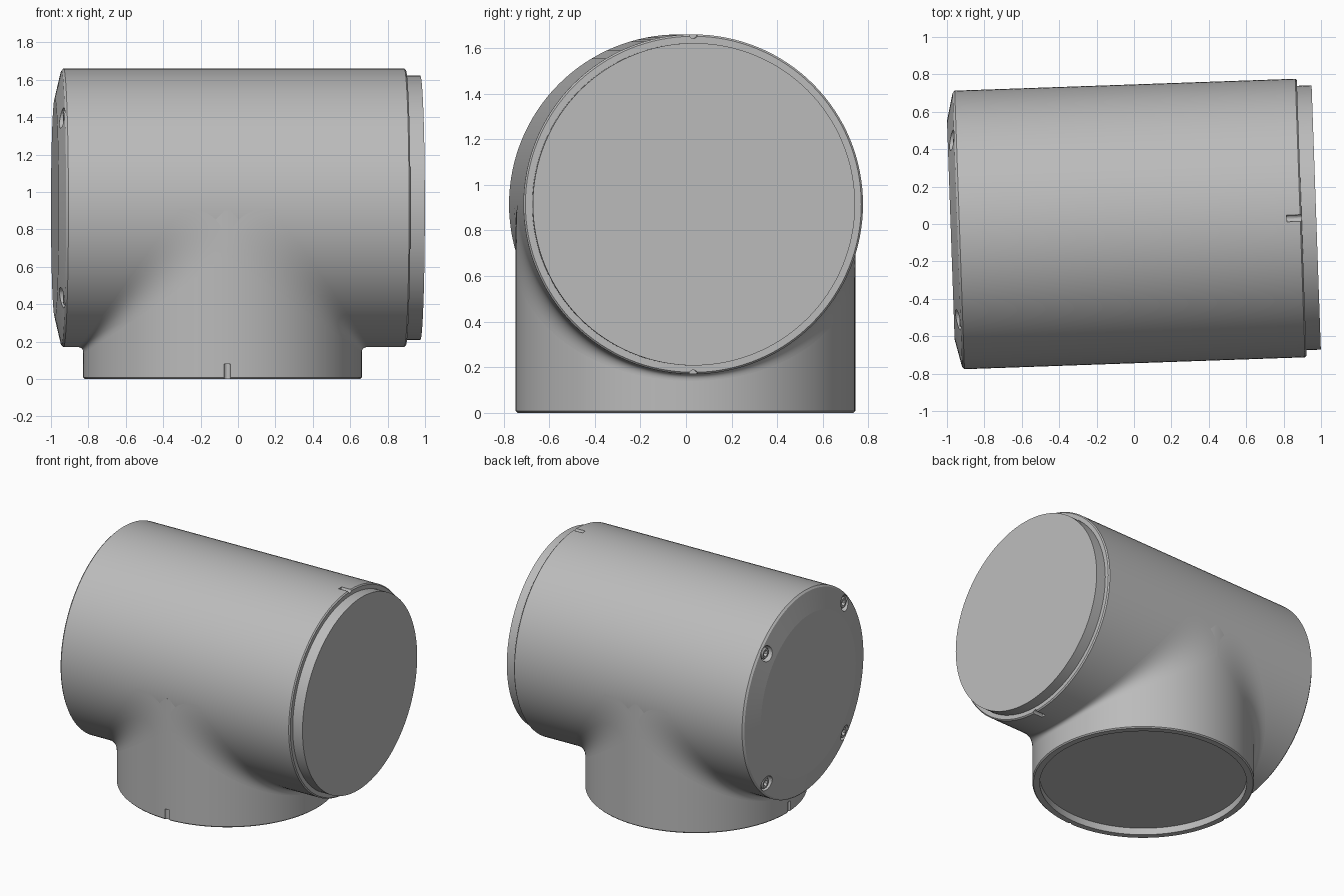
import bpy, bmesh, math
from mathutils import Matrix, Vector

cube = bpy.data.objects.get("Cube")
if cube:
    bpy.data.objects.remove(cube, do_unlink=True)

R = 0.745            # radius of both tubes
AXIS_Z = 0.915       # height of the horizontal axis
FRAME = Matrix.Translation((-0.083, -0.002, 0)) @ Matrix.Rotation(math.radians(2), 4, 'Z')
ALONG_X = Matrix.Translation((0, 0, AXIS_Z)) @ Matrix.Rotation(math.pi / 2, 4, 'Y')

grey = bpy.data.materials.new("light_grey")
grey.use_nodes = True
grey.diffuse_color = (0.5, 0.5, 0.5, 1)
grey.node_tree.nodes["Principled BSDF"].inputs["Base Color"].default_value = (0.5, 0.5, 0.5, 1)


def add_object(name, bm, matrix):
    bm.transform(FRAME @ matrix)
    bmesh.ops.recalc_face_normals(bm, faces=bm.faces)
    mesh = bpy.data.meshes.new(name)
    bm.to_mesh(mesh)
    bm.free()
    mesh.materials.append(grey)
    obj = bpy.data.objects.new(name, mesh)
    bpy.context.collection.objects.link(obj)
    return obj


def lathe(name, profile, matrix, segments=128):
    """Spin (radius, height) points into a closed solid around z."""
    bm = bmesh.new()
    rings = []
    for r, h in profile:
        rings.append([bm.verts.new((r * math.cos(a), r * math.sin(a), h))
                      for a in (math.tau * i / segments for i in range(segments))])
    for low, high in zip(rings, rings[1:]):
        for i in range(segments):
            j = (i + 1) % segments
            bm.faces.new((low[i], low[j], high[j], high[i]))
    bm.faces.new(rings[0])
    bm.faces.new(rings[-1])
    return add_object(name, bm, matrix)


def rod(radius, start, end, matrix, segments=24):
    return lathe("cutter", [(radius, start), (radius, end)], matrix, segments)


def activate(obj):
    bpy.ops.object.select_all(action='DESELECT')
    obj.select_set(True)
    bpy.context.view_layer.objects.active = obj


def cut(obj, cutters):
    activate(obj)
    for cutter in cutters:
        mod = obj.modifiers.new("cut", 'BOOLEAN')
        mod.operation, mod.solver, mod.object = 'DIFFERENCE', 'EXACT', cutter
        bpy.ops.object.modifier_apply(modifier=mod.name)
        bpy.data.objects.remove(cutter, do_unlink=True)


def smooth(obj, degrees=10):
    activate(obj)
    bpy.ops.object.shade_smooth_by_angle(angle=math.radians(degrees))


# Horizontal housing: bevelled cover end, tube, stepped spigot end
housing = lathe("housing", [(0.585, -0.897), (0.733, -0.862), (R, -0.85), (R, 0.972),
                            (0.737, 0.98), (0.707, 0.98), (0.707, 1.058)], ALONG_X)

# Alignment notches at the spigot end, top and bottom
cutters = [rod(0.018, 0.9, 1.0, Matrix.Translation((0, 0, side * R)) @ ALONG_X)
           for side in (-1, 1)]

# Four counterbored screw holes in the cover
screw_spots = [Matrix.Translation((0, sy * 0.48, sz * 0.48)) @ ALONG_X
               for sy in (-1, 1) for sz in (-1, 1)]
cutters += [rod(0.055, -1.0, -0.835, spot, 32) for spot in screw_spots]
cut(housing, cutters)
smooth(housing)

# Socket-head screws
for spot in screw_spots:
    screw = lathe("cover_screw", [(0.034, -0.868), (0.042, -0.86), (0.042, -0.82)], spot, 32)
    cut(screw, [rod(0.022, -0.9, -0.845, spot, 6)])
    smooth(screw, 30)

# Vertical neck with recessed underside
neck = lathe("neck", [(0.695, 0.05), (0.695, 0), (0.737, 0), (R, 0.008), (R, 0.9)],
             Matrix.Identity(4))
cut(neck, [rod(0.018, -0.05, 0.08, Matrix.Translation((x * R, y * R, 0)))
           for x, y in ((0, -1), (-1, 0))])
smooth(neck)

# Blends between neck and housing, widening toward the flanks
for side, name in ((-1, "right_blend"), (1, "left_blend")):
    bm = bmesh.new()
    rows = []
    for i in range(97):
        angle = math.pi * i / 96
        y, b = -R * math.cos(angle), R * math.sin(angle)
        reach = b + 0.03 + 0.22 * (1 - b / R)
        on_body, corner, on_neck = Vector((reach, y, -b)), Vector((b, y, -b)), Vector((b, y, -reach))
        row = []
        for k in range(13):
            t = k / 12
            p = on_body * (1 - t) ** 2 + corner * 2 * t * (1 - t) + on_neck * t * t
            row.append(bm.verts.new((side * p.x, p.y, p.z)))
        rows.append(row)
    for r0, r1 in zip(rows, rows[1:]):
        for k in range(12):
            bm.faces.new((r0[k], r0[k + 1], r1[k + 1], r1[k]))
    # Outward means away from the housing centre line, down and sideways
    blend = add_object(name, bm, Matrix.Translation((0, 0, AXIS_Z)))
    mid = blend.data.polygons[48 * 12 + 6]
    if mid.normal.x * side < 0:
        blend.data.flip_normals()
    smooth(blend, 40)
